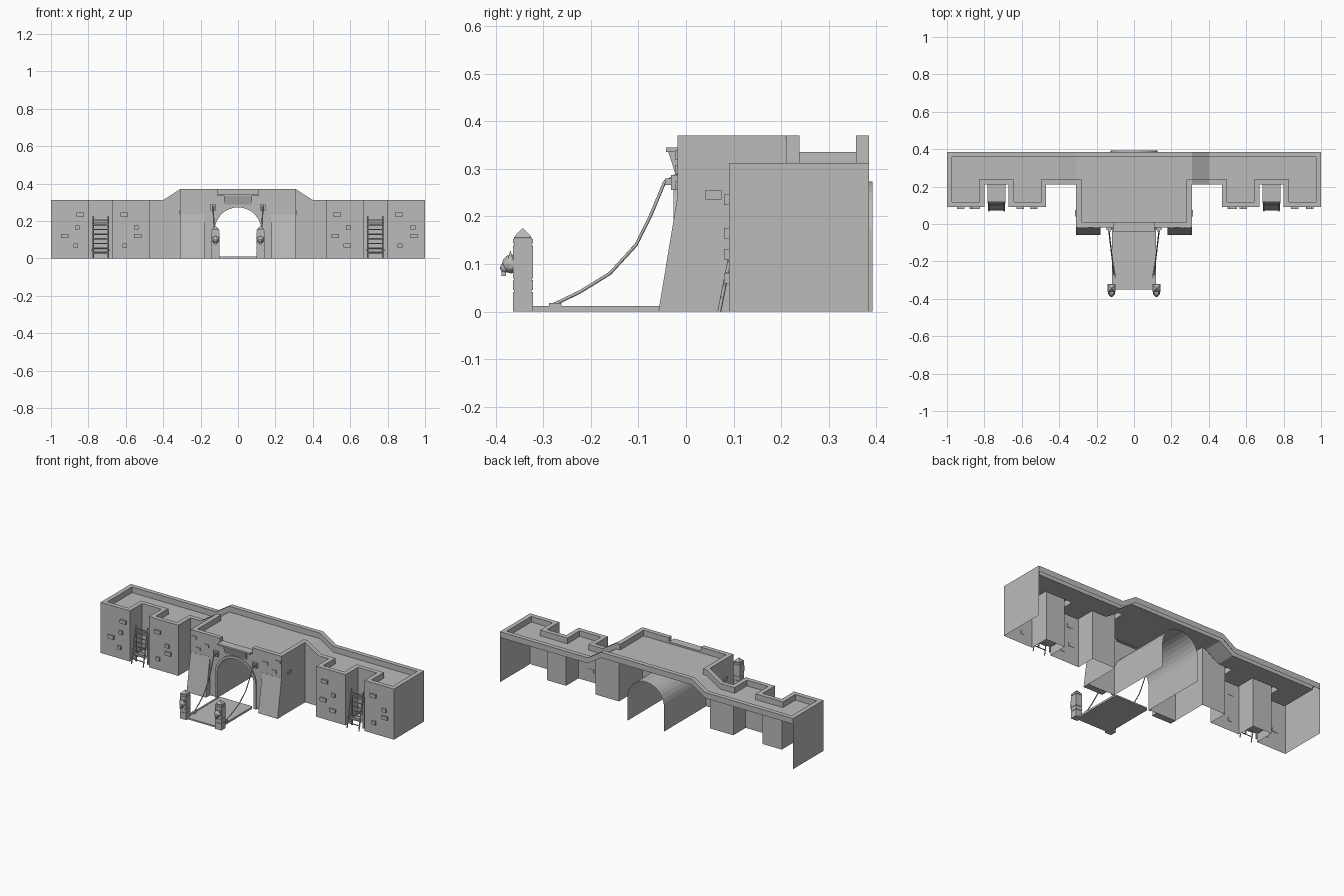
import bpy, bmesh, math, random
from mathutils import Vector

cube = bpy.data.objects.get("Cube")
if cube:
    bpy.data.objects.remove(cube)

stone = bpy.data.materials.new("grey_stone")
stone.use_nodes = True
stone.diffuse_color = (0.5, 0.5, 0.5, 1)
stone.node_tree.nodes["Principled BSDF"].inputs["Base Color"].default_value = (0.5, 0.5, 0.5, 1)

FRONT, BACK, THICK, PARAPET = -0.018, 0.385, 0.028, 0.035
HIGH, LOW, NOTCH = 0.37, 0.312, 0.345
ARCH_R, SPRING = 0.125, 0.148


def finish(name, bm, recalc=True):
    bmesh.ops.remove_doubles(bm, verts=bm.verts, dist=1e-5)
    if recalc:
        bmesh.ops.recalc_face_normals(bm, faces=bm.faces)
    me = bpy.data.meshes.new(name)
    bm.to_mesh(me)
    bm.free()
    me.materials.append(stone)
    ob = bpy.data.objects.new(name, me)
    bpy.context.collection.objects.link(ob)
    return ob


def face(bm, *pts):
    uniq = []
    for p in pts:
        p = Vector(p)
        if all((p - q).length > 1e-5 for q in uniq):
            uniq.append(p)
    if len(uniq) > 2:
        bm.faces.new([bm.verts.new(p) for p in uniq])


def frustum(bm, lo, hi, top_lo=None, top_hi=None):
    """Box from lo to hi; the top rectangle may be given separately."""
    tl, th = top_lo or lo[:2], top_hi or hi[:2]
    b = [(x, y, lo[2]) for x, y in ((lo[0], lo[1]), (hi[0], lo[1]), (hi[0], hi[1]), (lo[0], hi[1]))]
    t = [(x, y, hi[2]) for x, y in ((tl[0], tl[1]), (th[0], tl[1]), (th[0], th[1]), (tl[0], th[1]))]
    face(bm, *b[::-1])
    face(bm, *t)
    for i in range(4):
        j = (i + 1) % 4
        face(bm, b[i], b[j], t[j], t[i])


def block(bm, cx, cy, z0, z1, w, d=None, w2=None):
    d = d or w
    w2 = w if w2 is None else w2
    k = w2 / w * d
    frustum(bm, (cx - w / 2, cy - d / 2, z0), (cx + w / 2, cy + d / 2, z1),
            (cx - w2 / 2, cy - k / 2), (cx + w2 / 2, cy + k / 2))


def rod(name, pts, radius):
    cu = bpy.data.curves.new(name, "CURVE")
    cu.dimensions, cu.bevel_depth, cu.bevel_resolution = "3D", radius, 0
    sp = cu.splines.new("POLY")
    sp.points.add(len(pts) - 1)
    for p, co in zip(sp.points, pts):
        p.co = (*co, 1)
    cu.use_fill_caps = True
    cu.materials.append(stone)
    ob = bpy.data.objects.new(name, cu)
    bpy.context.collection.objects.link(ob)


def height(x):
    t = min(max((abs(x) - 0.31) / 0.09, 0), 1)
    return HIGH + (LOW - HIGH) * t


# Wall shell: outer point, inner point, top height along one half
t = THICK
half = [((x, y), (x + a * t, y + b * t), height(x)) for x, y, a, b in (
    (1, BACK, -1, -1), (1, .09, -1, 1), (.80, .09, 1, 1), (.80, .21, 1, 1),
    (.67, .21, -1, 1), (.67, .09, -1, 1), (.47, .09, 1, 1), (.47, .21, 1, 1),
    (.40, .21, 0, 1), (.31, .21, 0, 1), (.31, .21, -1, 1), (.31, FRONT, -1, 1),
    (.11, FRONT, 0, 1))]
half.append((half[-1][0], half[-1][1], NOTCH))
mirror = [((-o[0], o[1]), (-i[0], i[1]), z) for o, i, z in reversed(half)]
back = [((x, BACK), (x - (t * x if abs(x) == 1 else 0), BACK - t), height(x))
        for x in (-1, -.40, -.31, .31, .40, 1)]

bm = bmesh.new()
for chain, is_back in ((half + mirror, False), (back, True)):
    for (o1, i1, z1), (o2, i2, z2) in zip(chain, chain[1:]):
        f1, f2 = height(o1[0]) - PARAPET, height(o2[0]) - PARAPET
        face(bm, (*o1, z1), (*o2, z2), (*i2, z2), (*i1, z1))
        face(bm, (*i1, z1), (*i2, z2), (*i2, f2), (*i1, f1))
        if o1 != o2 and not (o1[1] == o2[1] == FRONT):
            b1, b2 = (f1, f2) if is_back else (0, 0)
            face(bm, (*o1, b1), (*o2, b2), (*o2, z2), (*o1, z1))

# Gate front with arched opening
arch = [(ARCH_R * math.cos(math.pi * i / 16), SPRING + ARCH_R * math.sin(math.pi * i / 16)) for i in range(17)]
for (x1, z1), (x2, z2) in zip(arch, arch[1:]):
    face(bm, (x1, FRONT, z1), (x2, FRONT, z2), (x2, FRONT, NOTCH), (x1, FRONT, NOTCH))
for s in (-1, 1):
    face(bm, (s * ARCH_R, FRONT, 0), (s * .31, FRONT, 0), (s * .31, FRONT, NOTCH), (s * ARCH_R, FRONT, NOTCH))
    face(bm, (s * .11, FRONT, NOTCH), (s * .31, FRONT, NOTCH), (s * .31, FRONT, HIGH), (s * .11, FRONT, HIGH))
finish("fortress_wall", bm)

# Walkway floor in strips, sloping beside the gate
bm = bmesh.new()
for x1, x2, y in ((-.282, .282, FRONT + t), (.282, .31, .238), (.31, .40, .238), (.40, .498, .238),
                  (.498, .642, .118), (.642, .828, .238), (.828, .972, .118)):
    for a, b in ([(x1, x2)] if x1 < 0 else [(x1, x2), (-x2, -x1)]):
        za, zb = height(a) - PARAPET, height(b) - PARAPET
        face(bm, (a, y, za), (b, y, zb), (b, BACK - t, zb), (a, BACK - t, za))
finish("walkway_floor", bm, False)

# Barrel vault through the gate
bm = bmesh.new()
path = [(ARCH_R, 0)] + arch + [(-ARCH_R, 0)]
for (x1, z1), (x2, z2) in zip(path, path[1:]):
    face(bm, (x1, FRONT, z1), (x1, .392, z1), (x2, .392, z2), (x2, FRONT, z2))
finish("gate_tunnel", bm, False)

# Raised arch moulding
bm = bmesh.new()
for (x1, z1), (x2, z2) in zip(path, path[1:]):
    def out(x, z):
        return (x * 1.12, SPRING + (z - SPRING) * 1.12 if z > SPRING else z)
    (u1, w1), (u2, w2) = out(x1, z1), out(x2, z2)
    y = FRONT - .008
    face(bm, (x1, y, z1), (x2, y, z2), (u2, y, w2), (u1, y, w1))
    face(bm, (u1, y, w1), (u2, y, w2), (u2, FRONT, w2), (u1, FRONT, w1))
    face(bm, (x1, y, z1), (x1, FRONT, z1), (x2, FRONT, z2), (x2, y, z2))
finish("arch_moulding", bm)

# Battered buttresses, ledge and corbel above the gate
bm = bmesh.new()
for s in (-1, 1):
    a, b = sorted((s * .178, s * .31))
    frustum(bm, (a, -.058, 0), (b, FRONT, .235), (a, FRONT - .001), (b, FRONT))
finish("sloped_buttresses", bm)
bm = bmesh.new()
frustum(bm, (-.11, -.042, .335), (.11, FRONT, NOTCH))
frustum(bm, (-.075, -.022, .288), (.075, FRONT, .335), (-.075, -.037), (.075, FRONT))
finish("gate_ledge", bm)

# Scattered projecting bricks
random.seed(4)
bm = bmesh.new()
for s in (-1, 1):
    for x1, x2 in ((.82, .98), (.49, .65)):
        for z in (.07, .12, .165, .235):
            x = s * random.uniform(x1 + .02, x2 - .02)
            block(bm, x, .086, z - .011, z + .011, random.choice((.025, .04)), .012)
    block(bm, s * .31, .058, .235, .255, .012, .034)
    for x, z in ((.2, .29), (.26, .255), (.285, .32)):
        block(bm, s * x, FRONT, z, z + .018, .032, .01)
finish("projecting_bricks", bm)

# Bridge deck with edge rails
bm = bmesh.new()
frustum(bm, (-.108, -.35, 0), (.108, FRONT, .009))
for s in (-1, 1):
    block(bm, s * .112, -.19, 0, .012, .01, .32)
finish("bridge_deck", bm)

for s, side in ((-1, "right"), (1, "left")):
    # Bridge post in stacked courses with a pyramid cap
    bm = bmesh.new()
    cx, cy = s * .12, -.343
    for z0, z1, w, w2 in ((0, .041, .042, .042), (.041, .045, .036, .036), (.045, .066, .042, .042),
                          (.066, .07, .036, .036), (.07, .139, .042, .042), (.139, .143, .036, .036),
                          (.143, .152, .042, .042), (.152, .156, .036, .038), (.156, .175, .038, .001)):
        block(bm, cx, cy, z0, z1, w, w2=w2)
    finish(side + "_bridge_post", bm)

    # Beast head on the post
    bm = bmesh.new()
    for dy, z, r in ((-.024, .1, .02), (-.037, .092, .011)):
        g = bmesh.ops.create_icosphere(bm, subdivisions=2, radius=r)
        bmesh.ops.translate(bm, verts=g["verts"], vec=(cx, cy + dy, z))
    for e in (-1, 1):
        block(bm, cx + e * .013, cy - .026, .11, .127, .01, w2=.002)
    block(bm, cx, cy - .04, .075, .084, .012, .01)
    finish(side + "_beast_head", bm)

    # Chain, its wall bracket and its deck anchor
    line = ((-.28, .014), (-.225, .04), (-.16, .08), (-.105, .14), (-.075, .2), (-.045, .272), (-.03, .28))
    rod(side + "_chain", [(s * (.105 + .03 * (y + .28) / .25), y, z) for y, z in line], .0035)
    bm = bmesh.new()
    block(bm, s * .133, -.024, .255, .287, .03, .014)
    block(bm, s * .133, -.036, .266, .28, .014, .016)
    block(bm, s * .106, -.275, .009, .018, .016, .026)
    finish(side + "_chain_fixings", bm)

    # Ladder and landing in the wall recess
    lx = s * .735

    def lean(z):
        return .07 + z * .2
    for e in (-1, 1):
        rod(side + "_ladder_rail", [(lx + e * .04, lean(z), z) for z in (0, .225)], .004)
    for i in range(8):
        z = .03 + i * .025
        rod(side + "_ladder_rung", [(lx - .045, lean(z), z), (lx + .045, lean(z), z)], .0035)
    bm = bmesh.new()
    block(bm, lx, .16, .036, .042, .094, .1)
    for e in (-1, 1):
        block(bm, lx + e * .044, .16, .042, .05, .008, .1)
        block(bm, lx, .16 + e * .046, .042, .05, .08, .008)
        block(bm, lx + e * .04, .116, 0, .19, .008)
    block(bm, lx, .116, .185, .193, .09, .008)
    finish(side + "_landing", bm)
